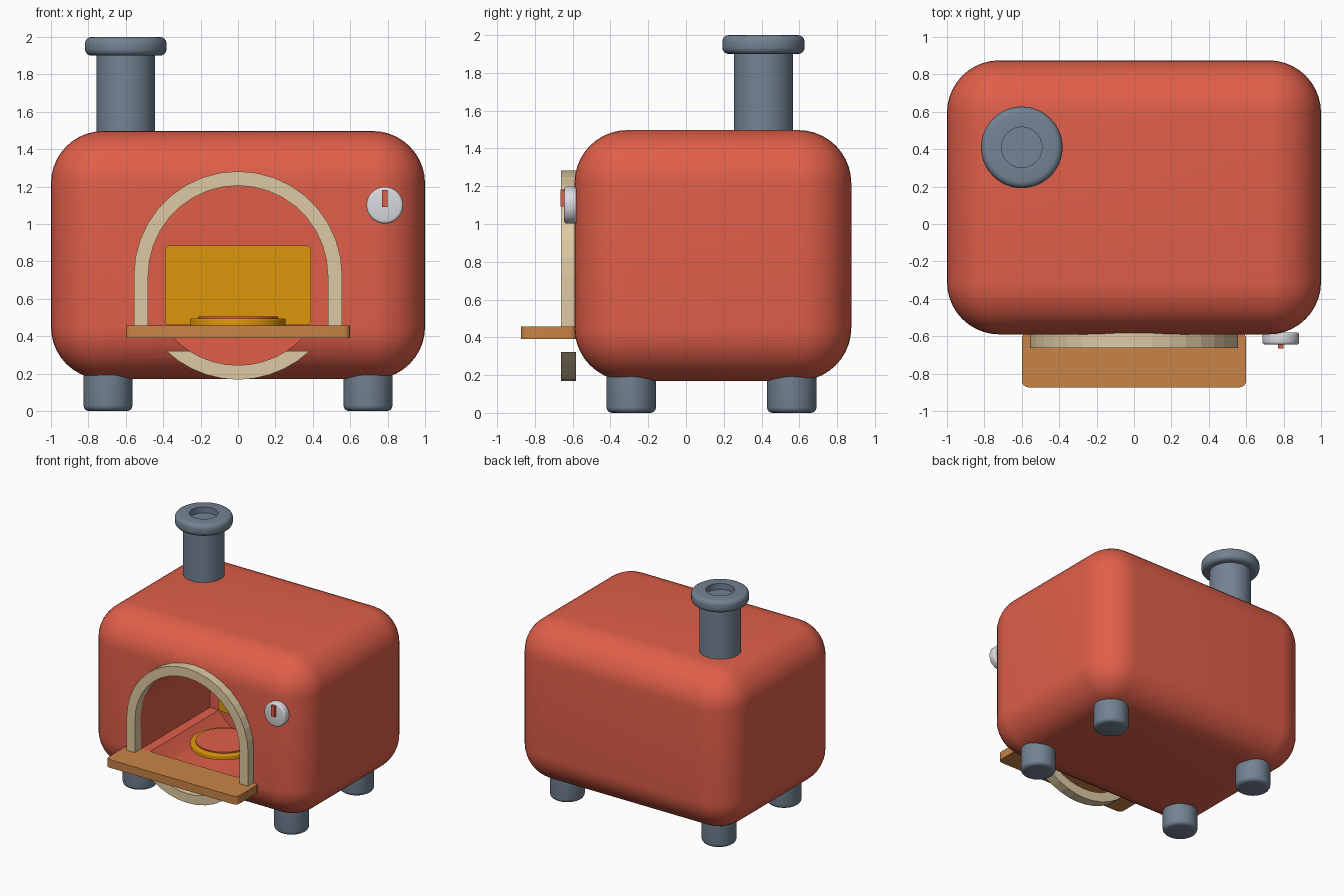
import bpy, bmesh, math
from mathutils import Matrix

if "Cube" in bpy.data.objects:
    bpy.data.objects.remove(bpy.data.objects["Cube"])


def srgb(r, g, b):
    f = lambda c: c / 12.92 if c <= 0.04045 else ((c + 0.055) / 1.055) ** 2.4
    return (f(r / 255), f(g / 255), f(b / 255), 1)


def material(name, r, g, b):
    m = bpy.data.materials.new(name)
    m.diffuse_color = srgb(r, g, b)
    m.use_nodes = True
    m.node_tree.nodes["Principled BSDF"].inputs["Base Color"].default_value = m.diffuse_color
    return m


RED = material("oven_red", 224, 95, 73)
SLATE = material("slate_grey", 115, 131, 147)
STONE = material("sand_stone", 222, 202, 163)
WOOD = material("warm_wood", 200, 132, 70)
GOLD = material("golden_yellow", 222, 150, 11)
SILVER = material("silver", 218, 218, 223)


def finish(name, bm, mat, bevel=0, segments=4, smooth=True):
    bmesh.ops.recalc_face_normals(bm, faces=bm.faces)
    me = bpy.data.meshes.new(name)
    bm.to_mesh(me)
    bm.free()
    ob = bpy.data.objects.new(name, me)
    bpy.context.collection.objects.link(ob)
    me.materials.append(mat)
    if bevel:
        mod = ob.modifiers.new("bevel", 'BEVEL')
        mod.width, mod.segments = bevel, segments
        mod.limit_method, mod.angle_limit = 'ANGLE', math.radians(40)
    apply(ob, smooth)
    return ob


def apply(ob, smooth=True):
    bpy.ops.object.select_all(action='DESELECT')
    ob.select_set(True)
    bpy.context.view_layer.objects.active = ob
    if ob.modifiers:
        bpy.ops.object.convert(target='MESH')
    if smooth:
        bpy.ops.object.shade_smooth_by_angle(angle=math.radians(35))


def box(name, lo, hi, mat, bevel=0, segments=4, axis=None):
    """Box from corner to corner; axis rounds only the edges along that axis."""
    bm = bmesh.new()
    size = [h - l for l, h in zip(lo, hi)]
    mid = [(l + h) / 2 for l, h in zip(lo, hi)]
    bmesh.ops.create_cube(bm, size=1, matrix=Matrix.Translation(mid) @ Matrix.Diagonal((*size, 1)))
    if axis is not None:
        edges = [e for e in bm.edges if abs((e.verts[0].co - e.verts[1].co)[axis]) > 1e-5]
        bmesh.ops.bevel(bm, geom=edges, offset=bevel, segments=segments, profile=0.5, affect='EDGES')
        bevel = 0
    return finish(name, bm, mat, bevel, segments)


def lathe(name, profile, mat, loc, steps=48, front=False):
    """Spin (radius, height) points about z, or about -y when front is set."""
    bm = bmesh.new()
    vs = [bm.verts.new((r, 0, z)) for r, z in profile]
    es = [bm.edges.new(p) for p in zip(vs, vs[1:])]
    bmesh.ops.spin(bm, geom=vs + es, cent=(0, 0, 0), axis=(0, 0, 1), angle=2 * math.pi, steps=steps)
    bmesh.ops.remove_doubles(bm, verts=bm.verts, dist=1e-5)
    m = Matrix.Translation(loc)
    if front:
        m = m @ Matrix.Rotation(math.pi / 2, 4, 'X')
    bm.transform(m)
    return finish(name, bm, mat)


def rounded(r, z0, z1, b0, b1, n=4):
    """Disc profile with rounded lower and upper rims."""
    pts = [(0, z0)]
    for zc, b, a0 in ((z0 + b0, b0, -90), (z1 - b1, b1, 0)):
        if b == 0:
            pts.append((r, zc))
            continue
        for i in range(n + 1):
            a = math.radians(a0 + 90 * i / n)
            pts.append((r - b + b * math.cos(a), zc + b * math.sin(a)))
    return pts + [(0, z1)]


def prism(name, outline, y0, y1, mat, smooth=False):
    bm = bmesh.new()
    f = bm.faces.new([bm.verts.new((x, y0, z)) for x, z in outline])
    ext = bmesh.ops.extrude_face_region(bm, geom=[f])
    bmesh.ops.translate(bm, vec=(0, y1 - y0, 0),
                        verts=[v for v in ext['geom'] if isinstance(v, bmesh.types.BMVert)])
    return finish(name, bm, mat, smooth=smooth)


ZC, R_IN, R_OUT, HEARTH = 0.725, 0.48, 0.557, 0.457


def arc(r, a0, a1, n):
    return [(r * math.cos(a0 + (a1 - a0) * i / n), ZC + r * math.sin(a0 + (a1 - a0) * i / n))
            for i in range(n + 1)]


# Oven body with the baking chamber cut out of it
body = box("oven_body", (-1, -0.59, 0.17), (1, 0.875, 1.497), RED, 0.28, 10)
a = math.asin((ZC - HEARTH) / R_IN)
chamber = (arc(R_IN, 0, math.pi, 18) + [(-R_IN, HEARTH)]
           + arc(R_IN, math.pi + a, 2 * math.pi - a, 14) + [(R_IN, HEARTH)])
cutter = prism("chamber_cutter", chamber, -0.8, 0.32, RED)
cutter.hide_render = True
cut = body.modifiers.new("chamber", 'BOOLEAN')
cut.operation, cut.solver, cut.object = 'DIFFERENCE', 'EXACT', cutter
apply(body)
bpy.data.objects.remove(cutter)

# Stone arch around the mouth, and the crescent below the shelf
arch = ([(R_OUT, HEARTH - 0.01)] + arc(R_OUT, 0, math.pi, 18) + [(-R_OUT, HEARTH - 0.01), (-R_IN, HEARTH - 0.01)]
        + arc(R_IN, math.pi, 0, 18) + [(R_IN, HEARTH - 0.01)])
prism("stone_arch", arch, -0.663, -0.583, STONE)
low = 0.322
ao, ai = math.asin((ZC - low) / R_OUT), math.asin((ZC - low) / R_IN)
crescent = (arc(R_OUT, math.pi + ao, 2 * math.pi - ao, 10)
            + arc(R_IN, 2 * math.pi - ai, math.pi + ai, 8))
prism("stone_crescent", crescent, -0.663, -0.583, STONE)

# Wooden shelf
box("shelf", (-0.6, -0.873, 0.39), (0.6, -0.58, 0.457), WOOD, 0.035, 4, axis=2)

# Glowing panel at the back of the chamber
box("glow_panel", (-0.39, 0.3, 0.46), (0.39, 0.33, 0.885), GOLD, 0.02, 3, axis=1)

# Pizza
lathe("pizza_crust", rounded(0.255, 0.457, 0.495, 0, 0.008), GOLD, (0, -0.18, 0))
lathe("pizza_sauce", rounded(0.215, 0.48, 0.505, 0, 0), RED, (0, -0.18, 0))

# Feet
for side, x in (("left", -0.695), ("right", 0.695)):
    for end, y in (("front", -0.29), ("back", 0.56)):
        lathe(f"foot_{end}_{side}", rounded(0.131, 0, 0.25, 0.03, 0), SLATE, (x, y, 0))

# Chimney pipe and its hollow cap
lathe("chimney_pipe", rounded(0.157, 1.42, 1.92, 0, 0), SLATE, (-0.6, 0.41, 0))
cap = rounded(0.218, 1.9, 2.0, 0.035, 0.035)[:-1] + [(0.108, 2.0), (0.108, 1.95), (0, 1.95)]
lathe("chimney_cap", cap, SLATE, (-0.6, 0.41, 0))

# Temperature knob with pointer
lathe("knob", rounded(0.098, 0, 0.065, 0.012, 0.015, 3), SILVER, (0.785, -0.58, 1.1), front=True)
box("knob_pointer", (0.77, -0.665, 1.092), (0.8, -0.64, 1.182), RED)
